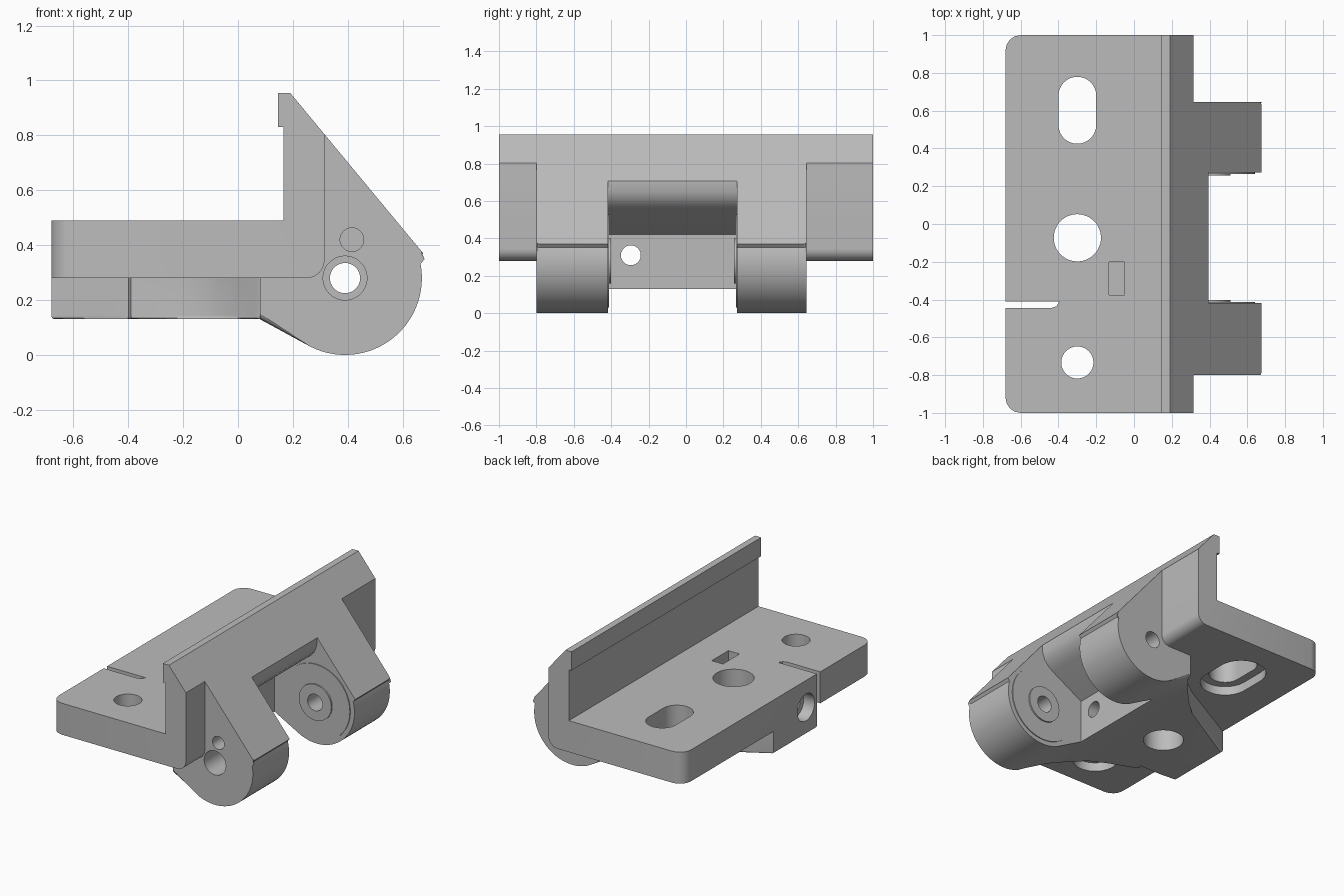
import bpy, bmesh, math
from math import cos, sin, pi

if "Cube" in bpy.data.objects:
    bpy.data.objects.remove(bpy.data.objects["Cube"])

grey = bpy.data.materials.new("plain grey")
grey.use_nodes = True
GREY = (0.5, 0.5, 0.5, 1)
grey.diffuse_color = GREY
grey.node_tree.nodes["Principled BSDF"].inputs["Base Color"].default_value = GREY


def arc(cx, cy, r, start, end, n=12):
    angles = [math.radians(start + (end - start) * i / n) for i in range(n + 1)]
    return [(cx + r * cos(a), cy + r * sin(a)) for a in angles]


def circle(cx, cy, r, stretch=0):
    """Circle, or a slot lengthened by stretch each way along the second axis."""
    return arc(cx, cy + stretch, r, 0, 180, 24) + arc(cx, cy - stretch - 1e-4, r, 180, 360, 24)


def prism(name, pts, axis, a, b, round_if=None, radius=0.0):
    """Extrude a profile along an axis; optionally round the edges picked by a rule."""
    place = {"x": lambda p, t: (t, p[0], p[1]),
             "y": lambda p, t: (p[0], t, p[1]),
             "z": lambda p, t: (p[0], p[1], t)}[axis]
    bm = bmesh.new()
    low = [bm.verts.new(place(p, a)) for p in pts]
    high = [bm.verts.new(place(p, b)) for p in pts]
    bm.faces.new(low)
    bm.faces.new(high)
    for i in range(len(pts)):
        j = (i + 1) % len(pts)
        bm.faces.new((low[i], low[j], high[j], high[i]))
    if round_if:
        edges = [e for e in bm.edges if round_if(e.verts[0].co, e.verts[1].co)]
        bmesh.ops.bevel(bm, geom=edges, offset=radius, segments=4,
                        profile=0.5, affect="EDGES", clamp_overlap=True)
    bmesh.ops.remove_doubles(bm, verts=bm.verts, dist=1e-5)
    bmesh.ops.recalc_face_normals(bm, faces=bm.faces)
    mesh = bpy.data.meshes.new(name)
    bm.to_mesh(mesh)
    bm.free()
    mesh.materials.append(grey)
    obj = bpy.data.objects.new(name, mesh)
    bpy.context.collection.objects.link(obj)
    return obj


def combine(target, tool, operation):
    tool.hide_render = True
    mod = target.modifiers.new(operation, "BOOLEAN")
    mod.operation, mod.solver, mod.object = operation, "EXACT", tool
    bpy.ops.object.select_all(action="DESELECT")
    bpy.context.view_layer.objects.active = target
    target.select_set(True)
    bpy.ops.object.modifier_apply(modifier=mod.name)
    bpy.data.objects.remove(tool)


def add(tool):
    combine(bracket, tool, "UNION")


def cut(tool):
    combine(bracket, tool, "DIFFERENCE")


# Base plate and upright lipped wall, with rounded plate corners
bracket = prism(
    "hinge_bracket",
    [(-0.68, 0.28), (-0.68, 0.49), (0.165, 0.49), (0.165, 0.83), (0.145, 0.83),
     (0.145, 0.955), (0.19, 0.955), (0.315, 0.804)] + arc(0.25, 0.345, 0.065, 0, -90, 8),
    "y", -1, 1,
    lambda p, q: p.x < -0.67 and q.x < -0.67 and abs(p.z - q.z) > 0.1, 0.08)

# Hinge lugs, made as one block and split by the gap
PX, PZ = 0.39, 0.28
add(prism(
    "hinge_lugs",
    [(0.08, 0.13)] + arc(PX, PZ, 0.28, 243, 375, 32) +
    [(0.675, 0.37), (0.315, 0.804), (0.25, 0.804), (0.25, 0.42), (0.08, 0.42)],
    "y", -0.8, 0.645,
    lambda p, q: abs(p.y - q.y) < 0.01 and max(p.z, q.z) < 0.38 and max(p.x, q.x) > 0.1,
    0.025))

# Flared boss beneath the plate
add(prism(
    "clamp_boss",
    [(-0.68, -0.41), (-0.4, -0.41), (-0.39, -0.46), (-0.22, -0.5), (-0.1, -0.56),
     (0.0, -0.66), (0.06, -0.76), (0.1, -0.795), (0.2, -0.795), (0.2, 0.64),
     (0.1, 0.64), (0.06, 0.6), (0.0, 0.5), (-0.1, 0.39), (-0.22, 0.3), (-0.68, 0.05)],
    "z", 0.13, 0.32,
    lambda p, q: max(p.z, q.z) < 0.14 and min(p.x, q.x) < 0.05, 0.015))

# Gap between the lugs
cut(prism(
    "lug_gap",
    [(0.08, -0.1), (0.08, 0.42), (0.31, 0.55), (0.345, 0.575), (0.375, 0.61),
     (0.39, 0.65), (0.395, 0.7), (0.395, 1.0), (0.9, 1.0), (0.9, -0.1)],
    "y", -0.418, 0.272))

# Raised bearing rings on the inner lug faces
for wall, into in ((-0.418, 1), (0.272, -1)):
    for r, height in ((0.25, 0.006), (0.12, 0.016)):
        a, b = sorted((wall - into * 0.02, wall + into * height))
        add(prism("bearing_ring", circle(PX, PZ, r), "y", a, b))

# Pivot bore, its outer recess and the blind pin hole
cut(prism("pivot_bore", circle(PX, PZ, 0.055), "y", -1.2, 1.2))
cut(prism("pivot_recess", circle(PX, PZ, 0.08), "y", -1.2, -0.6))
cut(prism("pin_hole", circle(0.415, 0.42, 0.043), "y", -1.2, -0.6))

# Mounting holes with recesses on the underside
for y, r, stretch, recess in ((0.602, 0.1, 0.077, 0.155), (-0.733, 0.085, 0, 0.14)):
    cut(prism("mount_hole", circle(-0.3, y, r, stretch), "z", -0.2, 1))
    cut(prism("mount_recess", circle(-0.3, y, recess, stretch), "z", 0.2, 0.34))
cut(prism("centre_hole", circle(-0.3, -0.073, 0.125), "z", -0.2, 1))

# Clamp slit, clamp screw bore and nut pocket
cut(prism("clamp_slit",
          [(-0.8, -0.445), (-0.44, -0.445), (-0.41, -0.435), (-0.395, -0.41), (-0.8, -0.41)],
          "z", -0.2, 1))
cut(prism("screw_bore", circle(-0.295, 0.31, 0.053), "x", -1, 0.2))
cut(prism("screw_recess", circle(-0.295, 0.31, 0.09), "x", -1, -0.6))
cut(prism("nut_pocket",
          [(-0.133, -0.375), (-0.05, -0.375), (-0.05, -0.2), (-0.133, -0.2)],
          "z", 0.22, 1))

bpy.ops.object.select_all(action="DESELECT")
bracket.select_set(True)
bpy.context.view_layer.objects.active = bracket
bpy.ops.object.shade_smooth_by_angle(angle=math.radians(30))
